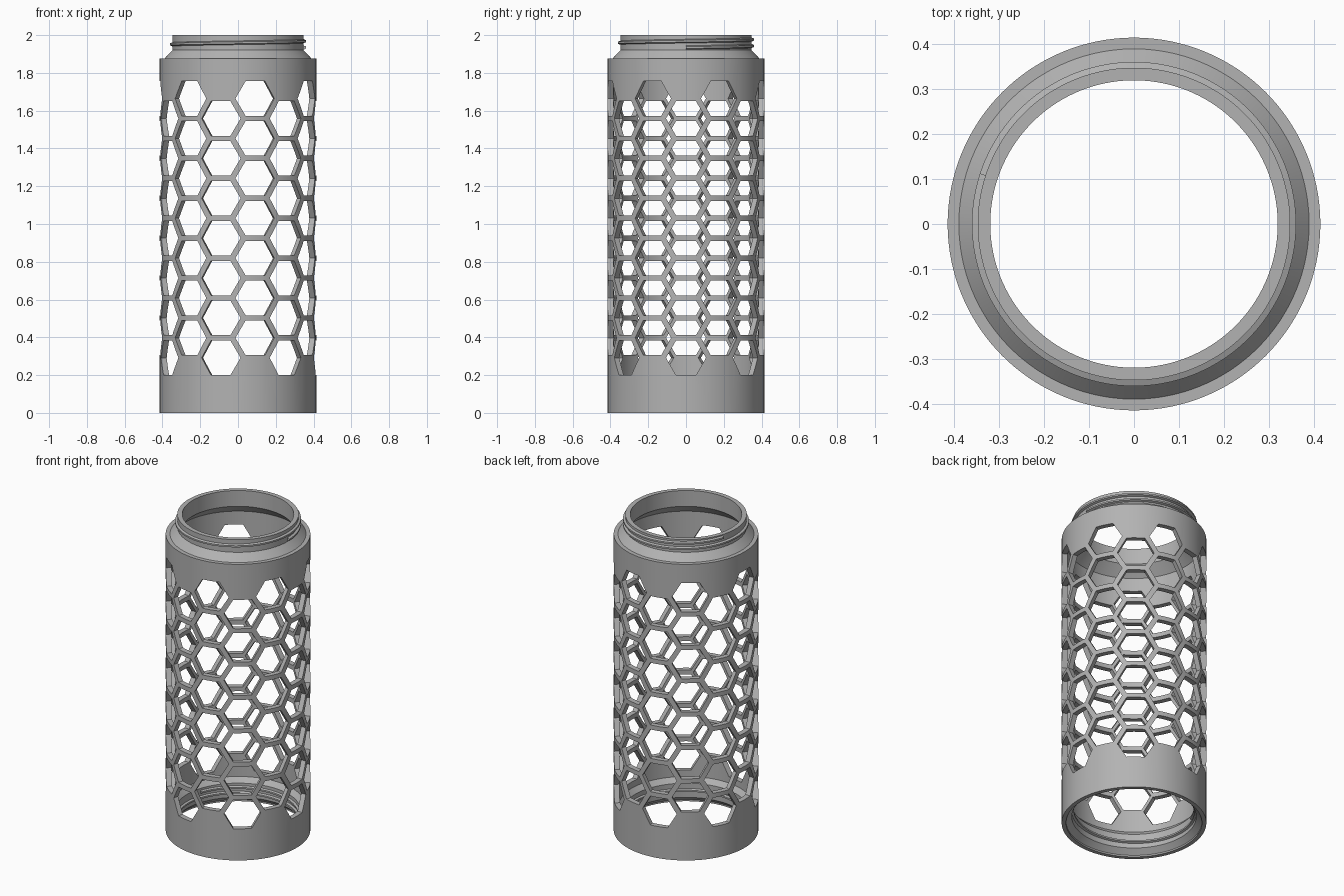
import bpy
import bmesh
from math import cos, sin, pi, sqrt
from mathutils import Vector

old = bpy.data.objects.get("Cube")
if old:
    bpy.data.objects.remove(old, do_unlink=True)

# Single grey plastic
grey = bpy.data.materials.new("grey_plastic")
grey.use_nodes = True
colour = (0.45, 0.45, 0.45, 1)
grey.diffuse_color = colour
grey.node_tree.nodes["Principled BSDF"].inputs["Base Color"].default_value = colour


def finish(name, bm):
    bmesh.ops.recalc_face_normals(bm, faces=bm.faces)
    mesh = bpy.data.meshes.new(name)
    bm.to_mesh(mesh)
    bm.free()
    mesh.materials.append(grey)
    obj = bpy.data.objects.new(name, mesh)
    bpy.context.collection.objects.link(obj)
    return obj


def activate(obj):
    bpy.ops.object.select_all(action="DESELECT")
    obj.select_set(True)
    bpy.context.view_layer.objects.active = obj


def bridge(bm, a, b):
    n = len(a)
    for i in range(n):
        j = (i + 1) % n
        bm.faces.new((a[i], a[j], b[j], b[i]))


def polar(r, angle, z):
    return Vector((r * cos(angle), r * sin(angle), z))


def lathe(name, profile, steps=140):
    bm = bmesh.new()
    rings = [[bm.verts.new(polar(r, 2 * pi * (i + 0.5) / steps, z)) for r, z in profile]
             for i in range(steps)]
    for i in range(steps):
        bridge(bm, rings[i], rings[(i + 1) % steps])
    return finish(name, bm)


def thread(name, root, crest, z, pitch, turns, half=0.011, steps=140):
    """Right-handed helical ridge with a trapezoid section."""
    bm = bmesh.new()
    count = int(steps * turns)
    rings = []
    for i in range(count + 1):
        a = 2 * pi * i / steps
        h = z + pitch * i / steps
        section = ((root, -half), (crest, -half * 0.45), (crest, half * 0.45), (root, half))
        rings.append([bm.verts.new(polar(r, a, h + dz)) for r, dz in section])
    for a, b in zip(rings, rings[1:]):
        bridge(bm, a, b)
    bm.faces.new(rings[0])
    bm.faces.new(rings[-1])
    return finish(name, bm)


# Hollow body: socket at the bottom, sloped shoulder and neck at the top
outer, inner = 0.415, 0.383
body = lathe("perforated_body", [
    (outer, 0), (outer, 1.875), (0.39, 1.875), (0.348, 1.92), (0.348, 2),
    (0.32, 2), (0.32, 1.9), (inner, 1.84), (inner, 0.16), (0.357, 0.13),
    (0.357, 0.04), (0.39, 0.01), (0.39, 0)])

# Hexagonal hole cutters, alternate columns raised by half a pitch
columns, rows = 14, 7
hole, pitch = 0.183, 0.2112
corner = hole / sqrt(3)
bm = bmesh.new()
for c in range(columns):
    a = 2 * pi * c / columns
    radial, tangent = polar(1, a, 0), Vector((-sin(a), cos(a), 0))
    for r in range(rows):
        z = 0.2 + hole / 2 + pitch * (r + 0.5 * (c % 2))
        ends = []
        for depth in (0.346, 0.46):
            ends.append([bm.verts.new(radial * depth + tangent * corner * cos(k * pi / 3)
                                      + Vector((0, 0, z + corner * sin(k * pi / 3))))
                         for k in range(6)])
            bm.faces.new(ends[-1])
        bridge(bm, *ends)
cutter = finish("hole_cutter", bm)
cutter.hide_render = True

activate(body)
cut = body.modifiers.new("holes", "BOOLEAN")
cut.operation = "DIFFERENCE"
cut.solver = "EXACT"
cut.object = cutter
bpy.ops.object.modifier_apply(modifier=cut.name)
bpy.data.objects.remove(cutter, do_unlink=True)

# Screw threads on the neck and inside the socket
neck_thread = thread("neck_thread", 0.346, 0.361, 1.934, 0.034, 1.45)
socket_thread = thread("socket_thread", 0.359, 0.345, 0.058, 0.034, 1.45)

for obj in (body, neck_thread, socket_thread):
    activate(obj)
    bpy.ops.object.shade_smooth_by_angle(angle=pi / 6)
